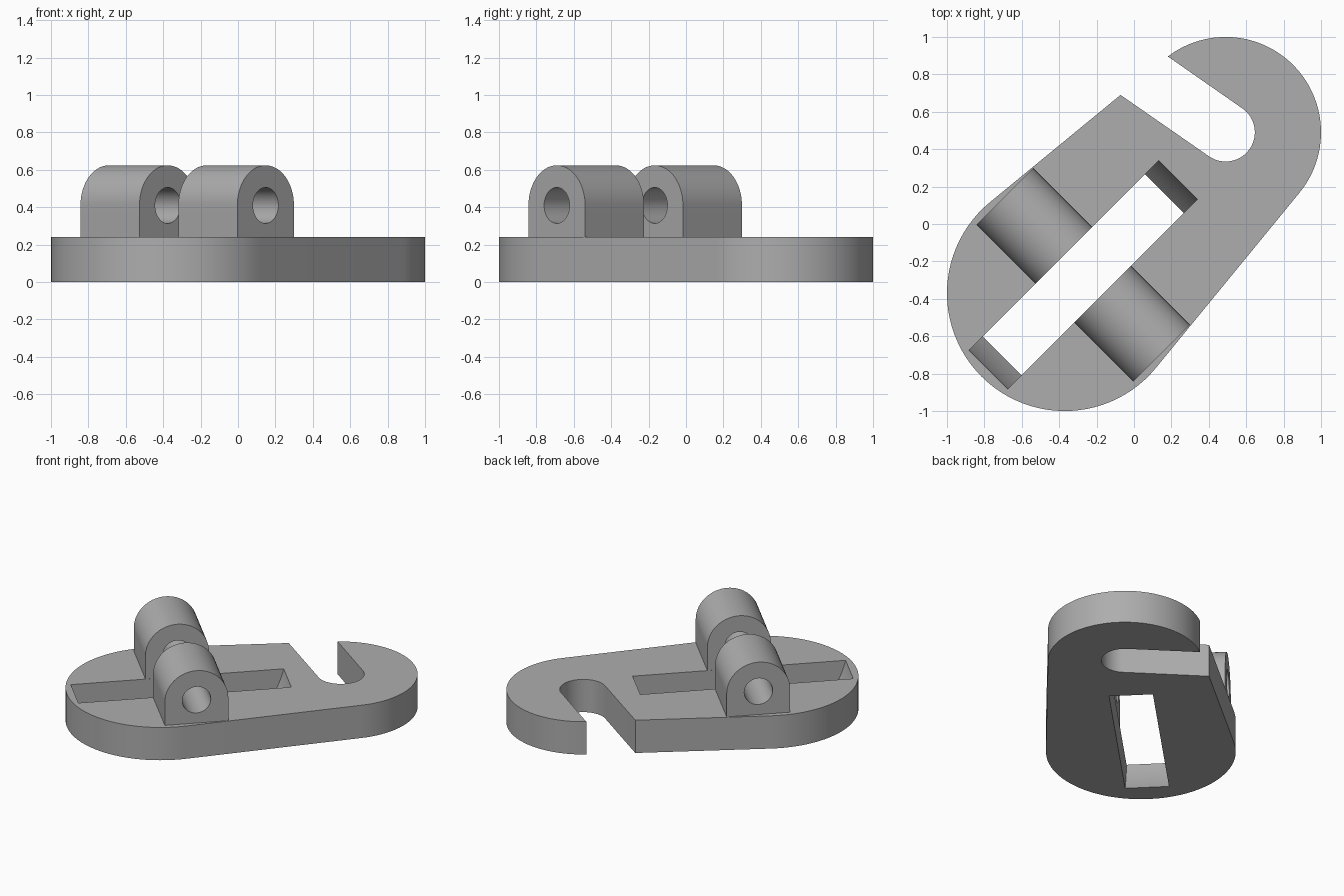
import bpy
import bmesh
from math import sin, cos, radians
from mathutils import Vector, Matrix

if "Cube" in bpy.data.objects:
    bpy.data.objects.remove(bpy.data.objects["Cube"], do_unlink=True)

grey = bpy.data.materials.new("plain grey")
grey.use_nodes = True
grey.diffuse_color = (0.42, 0.42, 0.42, 1)
grey.node_tree.nodes["Principled BSDF"].inputs["Base Color"].default_value = grey.diffuse_color

THICK = 0.24                       # plate thickness
PIN_U, PIN_Z = -0.384, 0.41        # pin axis, along the plate and up
DIAGONAL = Matrix.Rotation(radians(45), 4, "Z")


def arc(cx, cy, r, start, end, steps):
    """Points on an arc, angles in degrees."""
    angles = [radians(start + (end - start) * i / steps) for i in range(steps + 1)]
    return [(cx + r * cos(a), cy + r * sin(a)) for a in angles]


def prism(name, points, direction):
    """Closed solid made by sweeping a flat outline along a vector."""
    bm = bmesh.new()
    base = bm.faces.new([bm.verts.new(p) for p in points])
    swept = bmesh.ops.extrude_face_region(bm, geom=[base], use_keep_orig=True)
    moved = [g for g in swept["geom"] if isinstance(g, bmesh.types.BMVert)]
    bmesh.ops.translate(bm, verts=moved, vec=direction)
    bmesh.ops.recalc_face_normals(bm, faces=bm.faces)
    mesh = bpy.data.meshes.new(name)
    bm.to_mesh(mesh)
    bm.free()
    mesh.materials.append(grey)
    obj = bpy.data.objects.new(name, mesh)
    bpy.context.collection.objects.link(obj)
    return obj


def cross_prism(name, outline, v0, v1):
    """Sweep a side outline (along, up) across the diagonal plate."""
    pts = [DIAGONAL @ Vector((u, v0, z)) for u, z in outline]
    return prism(name, pts, DIAGONAL @ Vector((0, v1 - v0, 0)))


def cut(obj, cutter):
    """Subtract the cutter, then discard it."""
    mod = obj.modifiers.new("cut", "BOOLEAN")
    mod.operation, mod.solver, mod.object = "DIFFERENCE", "EXACT", cutter
    bpy.context.view_layer.objects.active = obj
    bpy.ops.object.modifier_apply(modifier=mod.name)
    bpy.data.objects.remove(cutter, do_unlink=True)


def circle(r, steps):
    return arc(PIN_U, PIN_Z, r, 0, 360, steps)[:-1]


# Base plate: two tangent round ends with an open hook slot
outline = arc(-0.37, -0.37, 0.63, 129.3, 320.7, 48)
outline += arc(0.49, 0.49, 0.51, -39.3, 127.3, 44)
outline += arc(0.49, 0.49, 0.156, 55.2, -124.8, 28)
outline.append((-0.072, 0.69))
plate = prism("base_plate", [(x, y, 0) for x, y in outline], (0, 0, THICK))

# Long window whose ends follow a swing around the pin
cut(plate, cross_prism("window_cutter", circle(0.738, 128), -0.146, 0.146))
parts = [plate]

# Pair of arched hinge lugs, each bored for the pin
W = 0.214
arch = [(PIN_U - W, THICK - 0.01), (PIN_U + W, THICK - 0.01)]
arch += arc(PIN_U, PIN_Z, W, 0, 180, 40)
for name, v0, v1 in (("left_lug", -0.593, -0.147), ("right_lug", 0.147, 0.593)):
    lug = cross_prism(name, arch, v0, v1)
    cut(lug, cross_prism("pin_cutter", circle(0.096, 48), v0 - 0.1, v1 + 0.1))
    parts.append(lug)

# Smooth the round walls and keep the rims sharp
bpy.ops.object.select_all(action="DESELECT")
for obj in parts:
    obj.select_set(True)
bpy.context.view_layer.objects.active = plate
bpy.ops.object.shade_smooth_by_angle(angle=radians(30))
